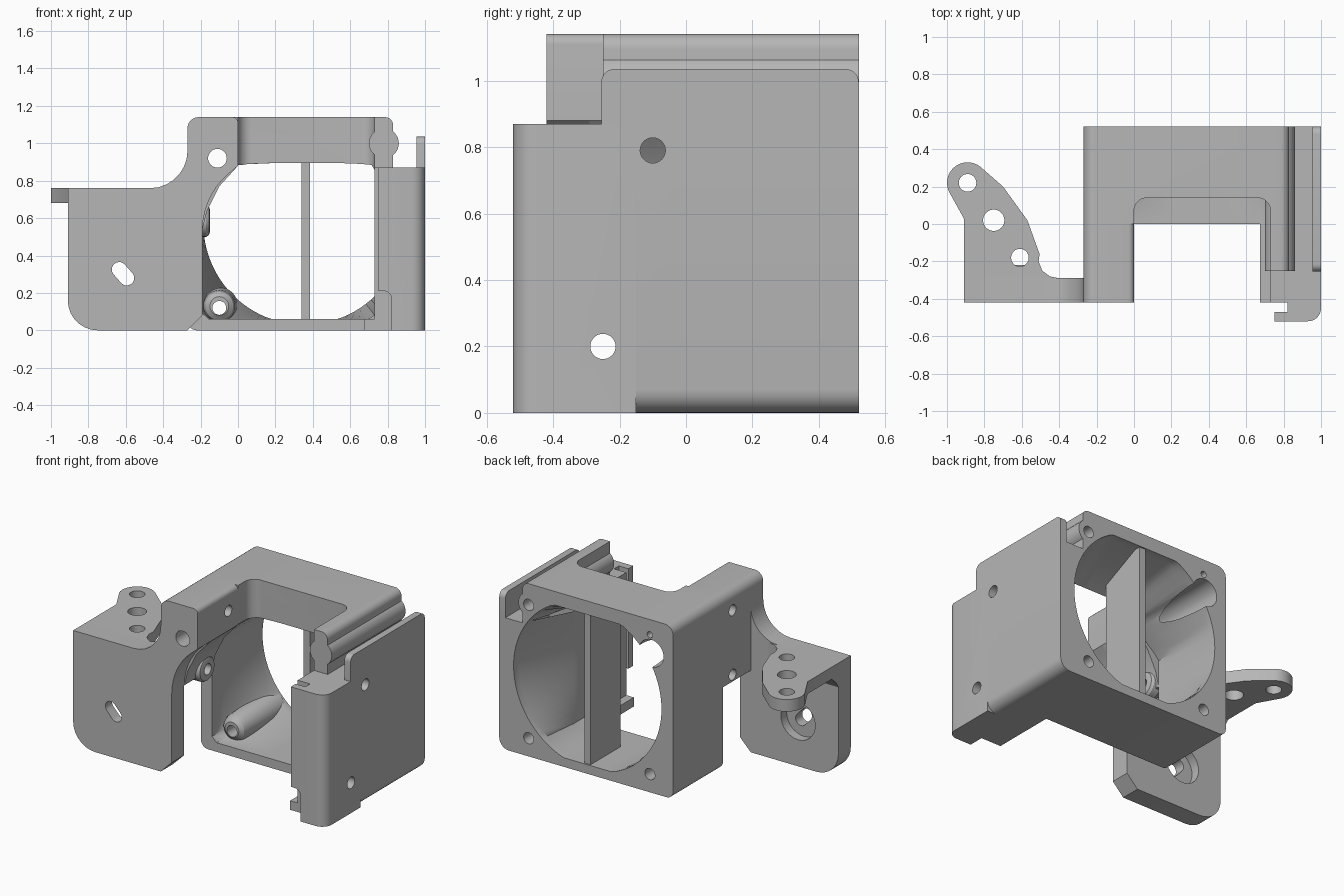
import bpy, bmesh, math
from mathutils import Vector

if "Cube" in bpy.data.objects:
    bpy.data.objects.remove(bpy.data.objects["Cube"])

grey = bpy.data.materials.new("plain grey")
grey.use_nodes = True
grey.diffuse_color = (0.47, 0.47, 0.47, 1)
grey.node_tree.nodes["Principled BSDF"].inputs["Base Color"].default_value = grey.diffuse_color


def rounded(points, steps=7):
    """Outline with a fillet wherever a point has a third value."""
    out = []
    for i, p in enumerate(points):
        v = Vector(p[:2])
        r = p[2] if len(p) > 2 else 0
        if not r:
            out.append(v)
            continue
        a = (Vector(points[i - 1][:2]) - v).normalized()
        b = (Vector(points[(i + 1) % len(points)][:2]) - v).normalized()
        half = a.angle(b) / 2
        centre = v + (a + b).normalized() * r / math.sin(half)
        t = r / math.tan(half)
        start, end = v + a * t - centre, v + b * t - centre
        turn = math.atan2(start.x * end.y - start.y * end.x, start.dot(end))
        for k in range(steps + 1):
            c, s = math.cos(turn * k / steps), math.sin(turn * k / steps)
            out.append(centre + Vector((start.x * c - start.y * s, start.x * s + start.y * c)))
    return out


def loft(name, rings):
    """Skin a list of matching rings and cap both ends."""
    bm = bmesh.new()
    loops = [[bm.verts.new(p) for p in ring] for ring in rings]
    n = len(loops[0])
    for lo, hi in zip(loops, loops[1:]):
        for i in range(n):
            j = (i + 1) % n
            bm.faces.new((lo[i], lo[j], hi[j], hi[i]))
    bm.faces.new(loops[0])
    bm.faces.new(loops[-1])
    bmesh.ops.recalc_face_normals(bm, faces=bm.faces)
    mesh = bpy.data.meshes.new(name)
    bm.to_mesh(mesh)
    bm.free()
    mesh.materials.append(grey)
    obj = bpy.data.objects.new(name, mesh)
    bpy.context.collection.objects.link(obj)
    return obj


def prism(name, axis, points, lo, hi):
    """Extrude an outline along the named axis."""
    place = {"X": lambda a, b, t: (t, a, b),
             "Y": lambda a, b, t: (a, t, b),
             "Z": lambda a, b, t: (a, b, t)}[axis]
    pts = rounded(points)
    return loft(name, [[place(p.x, p.y, t) for p in pts] for t in (lo, hi)])


def rect(a0, a1, b0, b1, r=0):
    return [(a0, b0, r), (a1, b0, r), (a1, b1, r), (a0, b1, r)]


def arc(a, b, r, start=0, end=360, n=32):
    full = end - start == 360
    angles = [math.radians(start + (end - start) * k / (n if full else n - 1)) for k in range(n)]
    return [(a + r * math.cos(t), b + r * math.sin(t)) for t in angles]


def rod(name, axis, a, b, r, lo, hi):
    return prism(name, axis, arc(a, b, r), lo, hi)


cutters = []


def cut(obj, *tools):
    """Subtract the tools and bake the result."""
    for tool in tools:
        tool.hide_render = True
        if tool not in cutters:
            cutters.append(tool)
        mod = obj.modifiers.new("cut", "BOOLEAN")
        mod.operation = "DIFFERENCE"
        mod.solver = "EXACT"
        mod.object = tool
    graph = bpy.context.evaluated_depsgraph_get()
    baked = bpy.data.meshes.new_from_object(obj.evaluated_get(graph))
    obj.modifiers.clear()
    obj.data = baked


# Air passage: squared at the front, flaring to a trimmed circle at the back
def section(y, round_back):
    cx, cz = 0.355, 0.57
    planes = [(0, -1, 0.51)]
    if round_back:
        planes.append((0, 1, 0.48))
    else:
        planes += [(-1, 0, 0.545), (1, 0, 0.375), (0, 1, 0.315), (-0.645, 0.766, 0.47)]
    ring = []
    for k in range(96):
        c, s = math.cos(math.tau * k / 96), math.sin(math.tau * k / 96)
        limits = [d / (a * c + b * s) for a, b, d in planes if a * c + b * s > 0.01]
        r = min(limits + [0.54 if round_back else 2])
        ring.append((cx + r * c, y, cz + r * s))
    return ring


passage = loft("passage_cutter", [section(-0.6, False), section(0.12, False),
                                  section(0.47, True), section(0.7, True)])
top_bay = prism("top_bay_cutter", "Z", [(0, -0.6), (0.73, -0.6), (0.73, 0.14, 0.07), (0, 0.14, 0.07)], 0.75, 1.4)
wide_bore = rod("wide_bore_cutter", "Y", -0.11, 0.92, 0.09, -0.3, 0.7)
front_bore = rod("front_bore_cutter", "Y", -0.11, 0.92, 0.05, -0.6, -0.2)
pilot = rod("pilot_cutter", "Y", -0.1, 1.04, 0.02, 0.3, 0.7)
low_bores = [rod("low_bore_cutter", "Y", x, 0.12, 0.037, 0, 0.7) for x in (-0.1, 0.785)]
rail_bore = rod("rail_bore_cutter", "Y", 0.785, 1.0, 0.037, 0.35, 0.7)
arm_bores = [rod("arm_bore_cutter", "X", -0.1, z, 0.036, -0.4, 0.1) for z in (0.585, 1.01)]

# Main duct
shell = prism("duct_shell", "Y", [(-0.27, 0, 0.05), (1, 0, 0.07), (1, 0.87), (0.73, 0.87),
                                  (0.73, 1.14), (-0.27, 1.14, 0.06)], 0, 0.52)
cut(shell, passage, top_bay, wide_bore, pilot, *low_bores)
prism("centre_vane", "X", rect(0.2, 0.51, 0.04, 1.07), 0.34, 0.385)
boss = loft("screw_boss", [[(x, y, z) for x, z in arc(-0.1, 0.13, r)]
                           for y, r in ((0.08, 0.05), (0.1, 0.075), (0.13, 0.085), (0.5, 0.1))])
cut(boss, *low_bores[:1])

# Left arm and its screw collar
arm = prism("left_arm", "Y", [(-0.27, 0.54), (-0.19, 0.54), (-0.165, 0.64), (-0.1, 0.77), (0, 0.88),
                              (0, 1.14, 0.03), (-0.27, 1.14, 0.06)], -0.29, 0)
cut(arm, wide_bore, *arm_bores)
collar = loft("screw_collar", [[(x, y, z) for y, z in arc(-0.1, 0.585, r)]
                               for x, r in ((-0.22, 0.085), (-0.17, 0.085), (-0.155, 0.075), (-0.15, 0.06))])
cut(collar, arm_bores[0])

# Front mounting plate with an oblique slot
plate = prism("mounting_plate", "Y", [(-0.91, 0, 0.16), (-0.27, 0), (-0.19, 0.08), (-0.19, 0.72, 0.4),
                                      (0, 0.88), (0, 1.14, 0.03), (-0.27, 1.14, 0.06),
                                      (-0.27, 0.76, 0.2), (-0.91, 0.76)], -0.42, -0.29)
slot = prism("slot_cutter", "Y", arc(-0.635, 0.325, 0.04, 45, 225, 12) + arc(-0.595, 0.28, 0.04, 225, 405, 12),
             -0.6, -0.1)
recess = rod("recess_cutter", "Y", -0.615, 0.3, 0.125, -0.35, -0.2)
cut(plate, front_bore, slot, recess)

# Drilled ear behind the plate
ear = prism("drilled_ear", "Z", [(-0.91, -0.29), (-0.91, 0.03)] + arc(-0.89, 0.22, 0.11, 205, 50, 14)
            + [(-0.7, 0.2), (-0.57, 0.02), (-0.505, -0.16), (-0.51, -0.2), (-0.49, -0.25),
               (-0.45, -0.28), (-0.4, -0.29)], 0.68, 0.76)
cut(ear, *[rod("ear_bore_cutter", "Z", x, y, r, 0.5, 0.9)
           for x, y, r in ((-0.89, 0.22, 0.047), (-0.75, 0.02, 0.057), (-0.61, -0.18, 0.047))])
prism("ear_fillet", "X", [(-0.29, 0.68), (-0.29, 0.6), (-0.265, 0.64), (-0.22, 0.68)], -0.91, -0.52)

# Right side wall, hooked front block and floor strip
wall = prism("side_wall", "Y", [(0.73, 0), (1, 0, 0.07), (1, 0.87), (0.73, 0.87)], -0.15, 0)
block = prism("hooked_block", "Z", [(0.73, -0.15), (0.73, -0.42), (0.82, -0.42), (0.82, -0.47), (0.75, -0.47),
                                    (0.75, -0.52), (1, -0.52, 0.07), (1, -0.15)], 0, 0.87)
hook_gap = prism("hook_gap_cutter", "Y", [(0.6, -0.1), (0.82, -0.1), (0.82, 0.21, 0.04), (0.6, 0.21)], -0.7, -0.45)
side_bores = [rod("side_bore_cutter", "X", y, z, 0.038, 0.6, 1.2) for y, z in ((-0.1, 0.79), (-0.25, 0.2))]
cut(wall, side_bores[0])
cut(block, hook_gap, side_bores[1])
prism("floor_strip", "X", rect(-0.42, 0, 0, 0.06), 0.675, 0.73)

# Upright panel and round-ribbed rail along the top right
prism("upright_panel", "X", [(-0.255, 0.87), (0.52, 0.87), (0.52, 1.035, 0.04), (-0.255, 1.035, 0.04)], 0.955, 1)
rail = prism("top_rail", "Y", [(0.73, 0.87), (0.83, 0.87), (0.83, 1.14, 0.045), (0.73, 1.14)], -0.25, 0.52)
rib = rod("rail_rib", "Y", 0.78, 1.0, 0.08, -0.25, 0.52)
cut(rail, passage, rail_bore)
cut(rib, passage, rail_bore)

for tool in cutters:
    bpy.data.objects.remove(tool)

# Smooth curved faces while keeping edges crisp
bpy.ops.object.select_all(action="DESELECT")
for obj in bpy.context.collection.objects:
    if obj.type == "MESH":
        obj.select_set(True)
        bpy.context.view_layer.objects.active = obj
bpy.ops.object.shade_smooth_by_angle(angle=math.radians(32))
